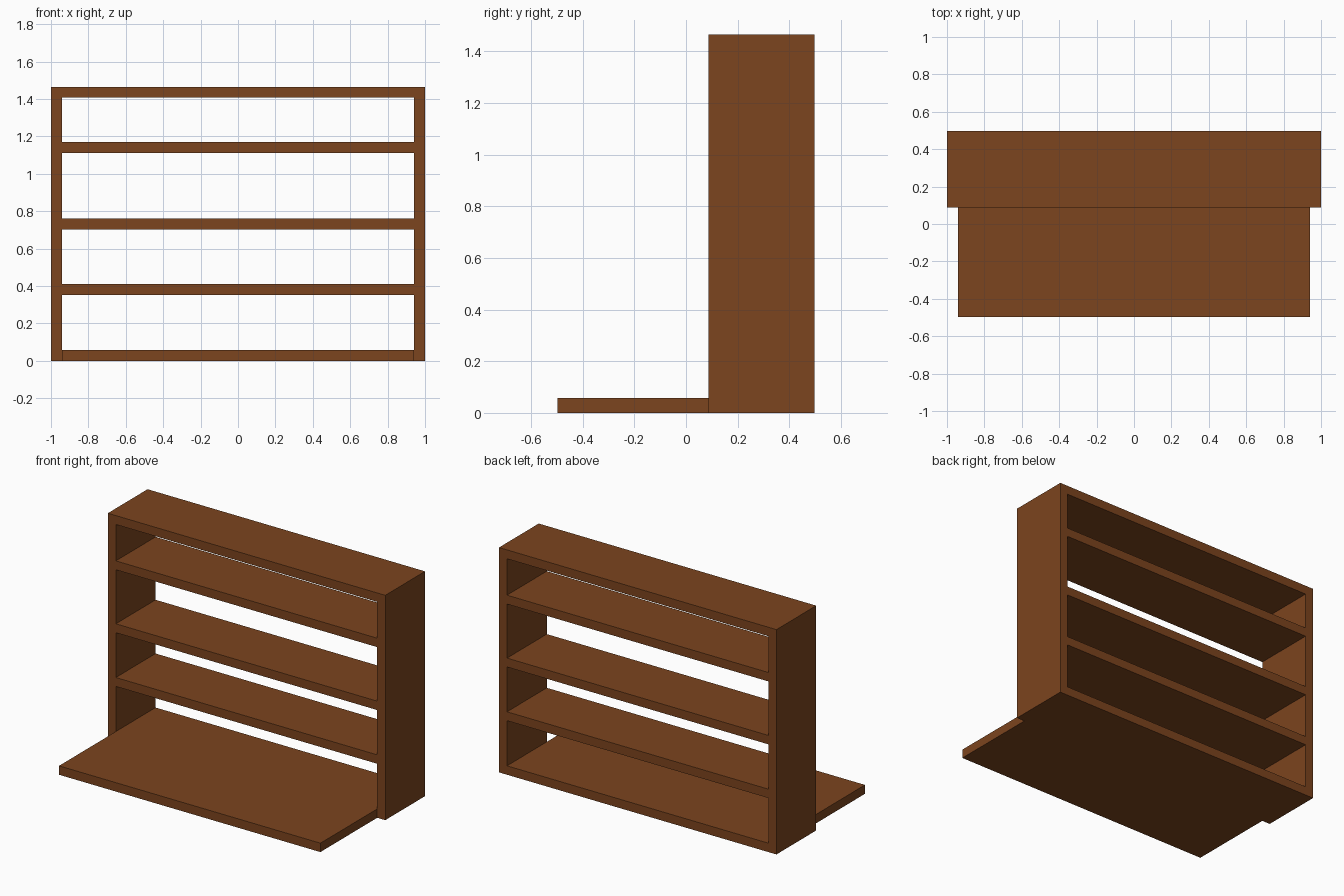
import bpy
import bmesh
from mathutils import Matrix, Vector

if "Cube" in bpy.data.objects:
    bpy.data.objects.remove(bpy.data.objects["Cube"])

wood = bpy.data.materials.new("brown_wood")
wood.diffuse_color = (0.2, 0.058, 0.013, 1.0)
wood.use_nodes = True
wood.node_tree.nodes["Principled BSDF"].inputs["Base Color"].default_value = wood.diffuse_color

HALF_W, T, HEIGHT = 1.0, 0.058, 1.465   # half width, board thickness, height
FRONT, BACK = 0.088, 0.497              # depth range of the shelf frame
INNER = HALF_W - T


def board(name, low, high):
    """Box-shaped board between two opposite corners."""
    low, high = Vector(low), Vector(high)
    bm = bmesh.new()
    bmesh.ops.create_cube(bm, size=1.0, matrix=Matrix.Translation((low + high) / 2)
                          @ Matrix.Diagonal((*(high - low), 1.0)))
    mesh = bpy.data.meshes.new(name)
    bm.to_mesh(mesh)
    bm.free()
    mesh.materials.append(wood)
    obj = bpy.data.objects.new(name, mesh)
    bpy.context.collection.objects.link(obj)
    return obj


# Upright side panels
board("left_side", (-HALF_W, FRONT, 0), (-INNER, BACK, HEIGHT))
board("right_side", (INNER, FRONT, 0), (HALF_W, BACK, HEIGHT))

# Base board, reaching forward past the frame
board("base_board", (-INNER, -0.497, 0), (INNER, BACK, T))

# Shelves and top board between the sides
for name, z in (("lower_shelf", 0.352), ("middle_shelf", 0.702),
                ("upper_shelf", 1.112), ("top_board", HEIGHT - T)):
    board(name, (-INNER, FRONT, z), (INNER, BACK, z + T))
